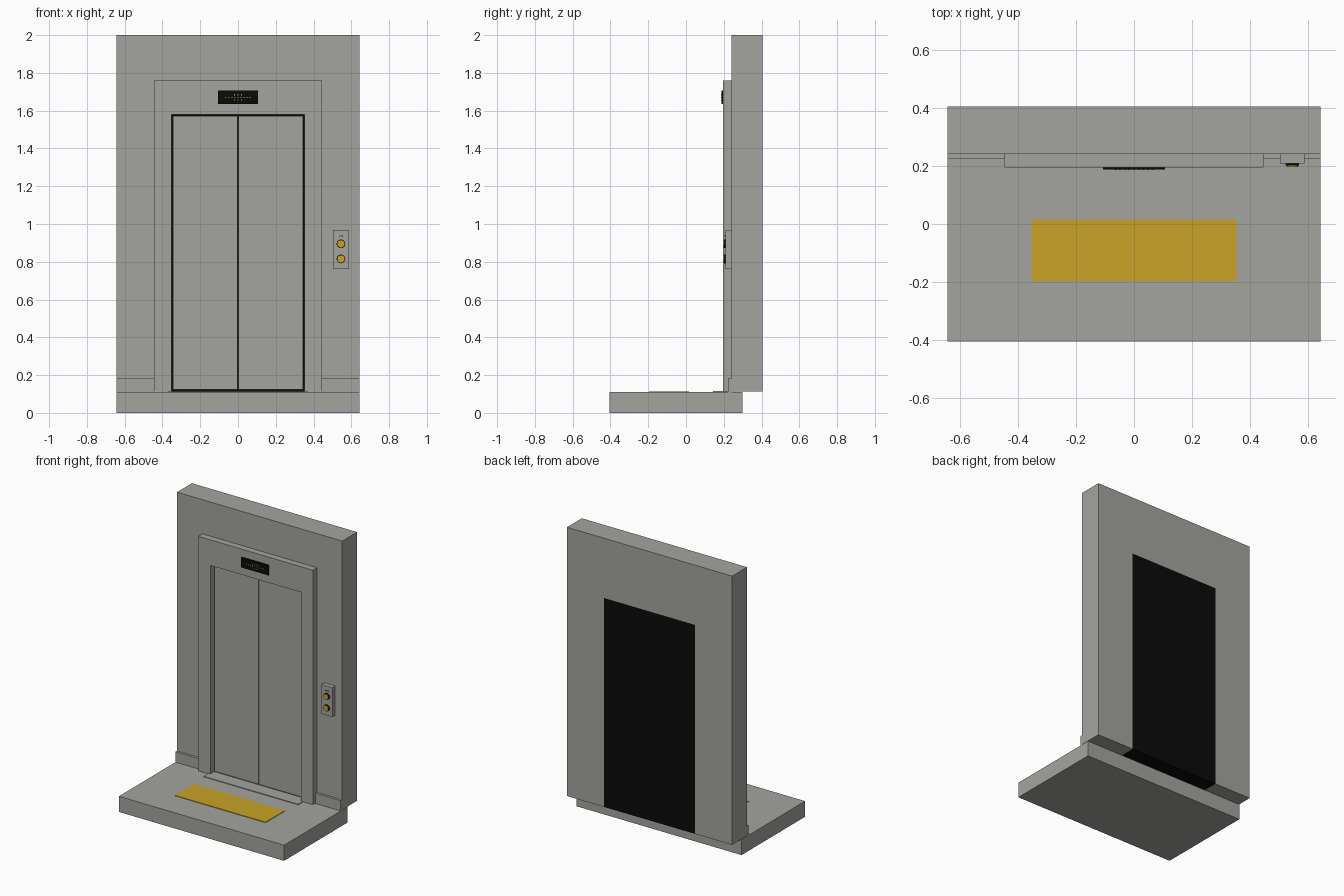
import bpy, math

if "Cube" in bpy.data.objects:
    bpy.data.objects.remove(bpy.data.objects["Cube"])

def mat(name, rgb):
    m = bpy.data.materials.new(name)
    m.diffuse_color = (*rgb, 1)
    m.use_nodes = True
    m.node_tree.nodes["Principled BSDF"].inputs["Base Color"].default_value = m.diffuse_color
    return m

GREY = mat("grey", (0.37, 0.37, 0.345))
GOLD = mat("gold", (0.58, 0.36, 0.018))
BLACK = mat("black", (0.003, 0.003, 0.003))

def box(name, x, y, z, m):
    """Box from (min, max) ranges."""
    bpy.ops.mesh.primitive_cube_add(size=1, location=[sum(r) / 2 for r in (x, y, z)])
    o = bpy.context.object
    o.name = name
    for v in o.data.vertices:
        for i, r in enumerate((x, y, z)):
            v.co[i] *= r[1] - r[0]
    o.data.materials.append(m)
    return o

def disc(name, x, z, r, y, m):
    """Round button facing the front, y is the (min, max) depth."""
    bpy.ops.mesh.primitive_cylinder_add(vertices=32, radius=r, depth=y[1] - y[0],
        location=(x, sum(y) / 2, z), rotation=(math.pi / 2, 0, 0))
    o = bpy.context.object
    o.name = name
    o.data.materials.append(m)
    bpy.ops.object.shade_smooth_by_angle(angle=math.radians(40))

def pair(name, x, y, z, m):
    box(name + "_right", x, y, z, m)
    box(name + "_left", (-x[1], -x[0]), y, z, m)

BACK = 0.405
# floor, mat and sill
box("floor_slab", (-0.642, 0.642), (-0.405, 0.30), (0, 0.11), GREY)
box("floor_mat", (-0.352, 0.352), (-0.196, 0.016), (0.109, 0.114), GOLD)
box("door_sill", (-0.368, 0.368), (0.143, 0.24), (0.109, 0.115), GREY)

# wall and skirting
pair("wall_side", (0.445, 0.642), (0.24, BACK), (0.112, 1.76), GREY)
box("wall_top", (-0.642, 0.642), (0.24, BACK), (1.76, 2.0), GREY)
pair("skirting", (0.445, 0.642), (0.223, 0.24), (0.11, 0.182), GREY)

# door frame
pair("frame_jamb", (0.352, 0.445), (0.195, BACK), (0.112, 1.58), GREY)
box("frame_header", (-0.445, 0.445), (0.195, BACK), (1.58, 1.76), GREY)

# dark shaft and sliding doors
box("shaft", (-0.352, 0.352), (0.255, BACK), (0.112, 1.58), BLACK)
pair("door", (0.0015, 0.344), (0.23, 0.254), (0.123, 1.572), GREY)

# floor display with lamp dots
box("display", (-0.106, 0.106), (0.187, 0.197), (1.635, 1.706), BLACK)
dots = [(i * 0.016, 0) for i in range(-4, 5)]
dots += [(x, s * 0.014) for x in (-0.018, 0, 0.018) for s in (-1, 1)]
for x, z in dots:
    box("display_dot", (x - 0.003, x + 0.003), (0.185, 0.188),
        (1.667 + z, 1.673 + z), GOLD)

# call panel with two buttons
PX = 0.545
box("call_panel", (PX - 0.042, PX + 0.042), (0.208, 0.241), (0.762, 0.968), GREY)
for z in (0.815, 0.895):
    disc("button_ring", PX, z, 0.023, (0.201, 0.21), BLACK)
    disc("button", PX, z, 0.019, (0.196, 0.205), GOLD)
for x in (-0.009, 0, 0.009):
    box("panel_dot", (PX + x - 0.0025, PX + x + 0.0025), (0.205, 0.21),
        (0.934, 0.939), BLACK)
